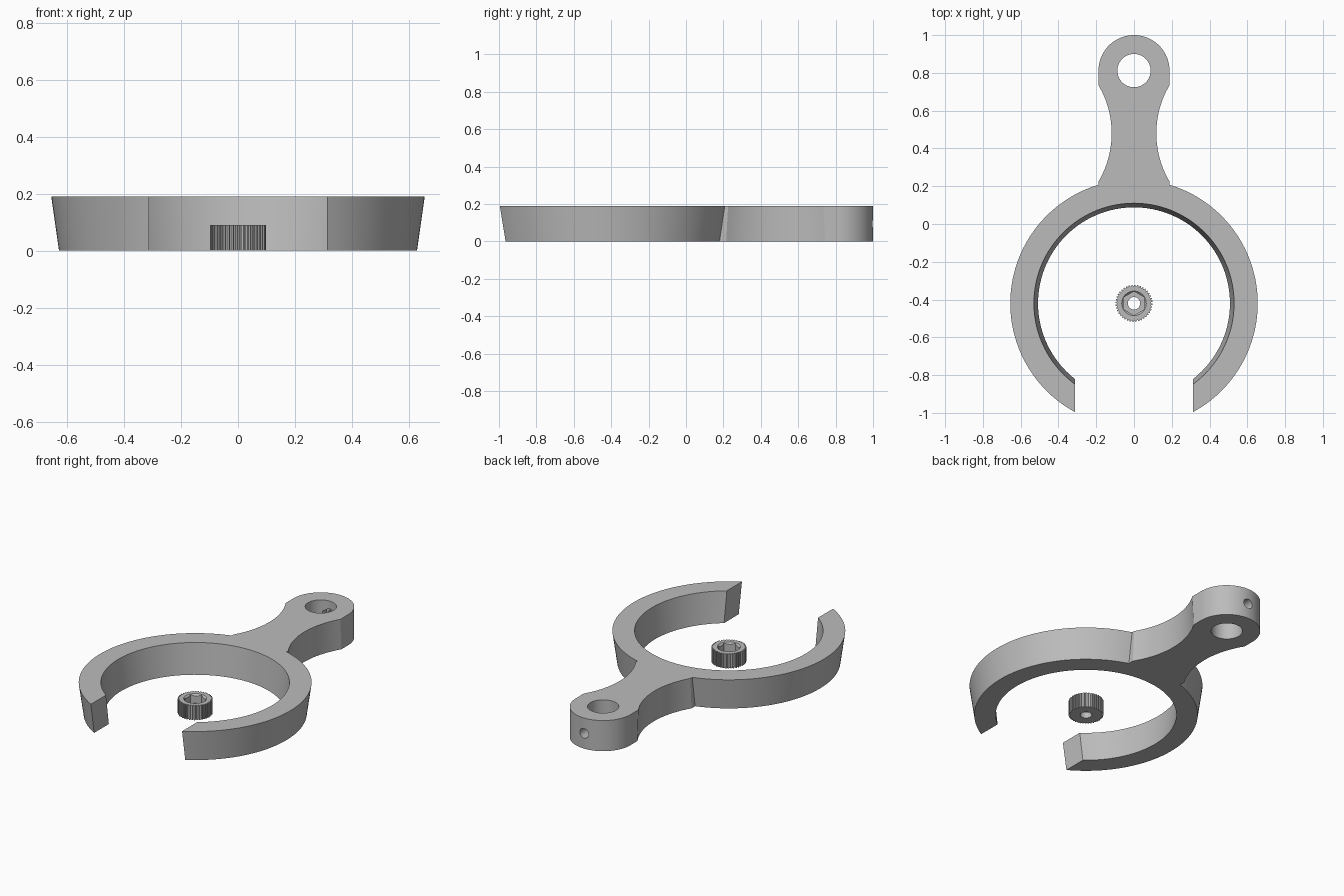
import bpy, bmesh
from math import sin, cos, pi, sqrt, acos, asin, radians
from mathutils import Matrix

cube = bpy.data.objects.get("Cube")
if cube:
    bpy.data.objects.remove(cube)

HEIGHT = 0.19
RING_Y = -0.42
GAP = 0.313           # half width of the ring opening
HEAD_Y, HEAD_R = 0.812, 0.188
NECK_X, NECK_Y = 0.62, 0.48

grey = bpy.data.materials.new("light_grey")
grey.use_nodes = True
grey.diffuse_color = (0.5, 0.5, 0.5, 1)
grey.node_tree.nodes["Principled BSDF"].inputs["Base Color"].default_value = (0.5, 0.5, 0.5, 1)


def add_object(name, bm):
    bmesh.ops.recalc_face_normals(bm, faces=bm.faces)
    mesh = bpy.data.meshes.new(name)
    bm.to_mesh(mesh)
    bm.free()
    mesh.materials.append(grey)
    obj = bpy.data.objects.new(name, mesh)
    bpy.context.collection.objects.link(obj)
    return obj


def loft(name, lower, upper, z0, z1):
    """Solid between two outlines with equal point counts."""
    bm = bmesh.new()
    a = [bm.verts.new((x, y, z0)) for x, y in lower]
    b = [bm.verts.new((x, y, z1)) for x, y in upper]
    bm.faces.new(a)
    bm.faces.new(b)
    for i in range(len(a)):
        j = (i + 1) % len(a)
        bm.faces.new((a[i], a[j], b[j], b[i]))
    return add_object(name, bm)


def arc(cx, cy, r, start, end, n):
    return [(cx + r * cos(start + (end - start) * i / n),
             cy + r * sin(start + (end - start) * i / n)) for i in range(n + 1)]


def cone(name, r1, r2, depth, matrix, sides=64):
    bm = bmesh.new()
    bmesh.ops.create_cone(bm, cap_ends=True, segments=sides, radius1=r1,
                          radius2=r2, depth=depth, matrix=matrix)
    return add_object(name, bm)


def cut(target, cutter):
    cutter.hide_render = True
    mod = target.modifiers.new("cut", 'BOOLEAN')
    mod.operation = 'DIFFERENCE'
    mod.solver = 'EXACT'
    mod.object = cutter
    select(target)
    bpy.ops.object.modifier_apply(modifier=mod.name)
    bpy.data.objects.remove(cutter)


def select(obj):
    bpy.ops.object.select_all(action='DESELECT')
    obj.select_set(True)
    bpy.context.view_layer.objects.active = obj


def holder_outline(outer, inner, neck_half):
    """Open ring, waisted neck and round head as one closed outline."""
    right = arc(0, RING_Y, outer, -acos(GAP / outer), acos(HEAD_R / outer), 72)
    reach = NECK_X - HEAD_R
    swing = asin(neck_half / sqrt(reach ** 2 + neck_half ** 2))
    right += arc(NECK_X, NECK_Y, sqrt(reach ** 2 + neck_half ** 2), pi + swing, pi - swing, 28)
    right += arc(0, HEAD_Y, HEAD_R, 0, pi / 2, 24)
    left = [(-x, y) for x, y in reversed(right[:-1])]
    a = acos(GAP / inner)
    return right + left + arc(0, RING_Y, inner, pi + a, -a, 120)


# Holder with tapered walls
holder = loft("ring_holder", holder_outline(0.628, 0.508, 0.265),
              holder_outline(0.655, 0.53, 0.255), 0, HEIGHT)

# Head bore, set screw hole and hexagonal nut pocket
cut(holder, cone("bore_cutter", 0.088, 0.088, 1, Matrix.Translation((0, HEAD_Y, 0))))
along_y = Matrix.Rotation(radians(90), 4, 'X')
cut(holder, cone("screw_cutter", 0.03, 0.03, 0.25,
                 Matrix.Translation((0, 0.965, HEIGHT / 2)) @ along_y, 32))
cut(holder, cone("pocket_cutter", 0.05, 0.05, 0.08,
                 Matrix.Translation((0, 0.89, HEIGHT / 2)) @ along_y, 6))

# Knurled nut in the middle of the ring
KNOB_H, RIDGES = 0.09, 40
knurl = []
for i in range(RIDGES):
    for part, r in ((0, 0.091), (0.4, 0.091), (0.5, 0.098), (0.9, 0.098)):
        a = 2 * pi * (i + part) / RIDGES
        knurl.append((r * cos(a), RING_Y + r * sin(a)))
knob = loft("knurled_nut", knurl, knurl, 0, KNOB_H)


def on_knob(z):
    return Matrix.Translation((0, RING_Y, z))


cut(knob, cone("nut_bore_cutter", 0.033, 0.033, 0.5, on_knob(0)))
cut(knob, cone("hex_cutter", 0.063, 0.063, 0.1, on_knob(0.085), 6))
cut(knob, cone("chamfer_cutter", 0.05, 0.07, 0.02, on_knob(KNOB_H - 0.005)))

for obj in (holder, knob):
    select(obj)
    bpy.ops.object.shade_smooth_by_angle(angle=radians(25))
